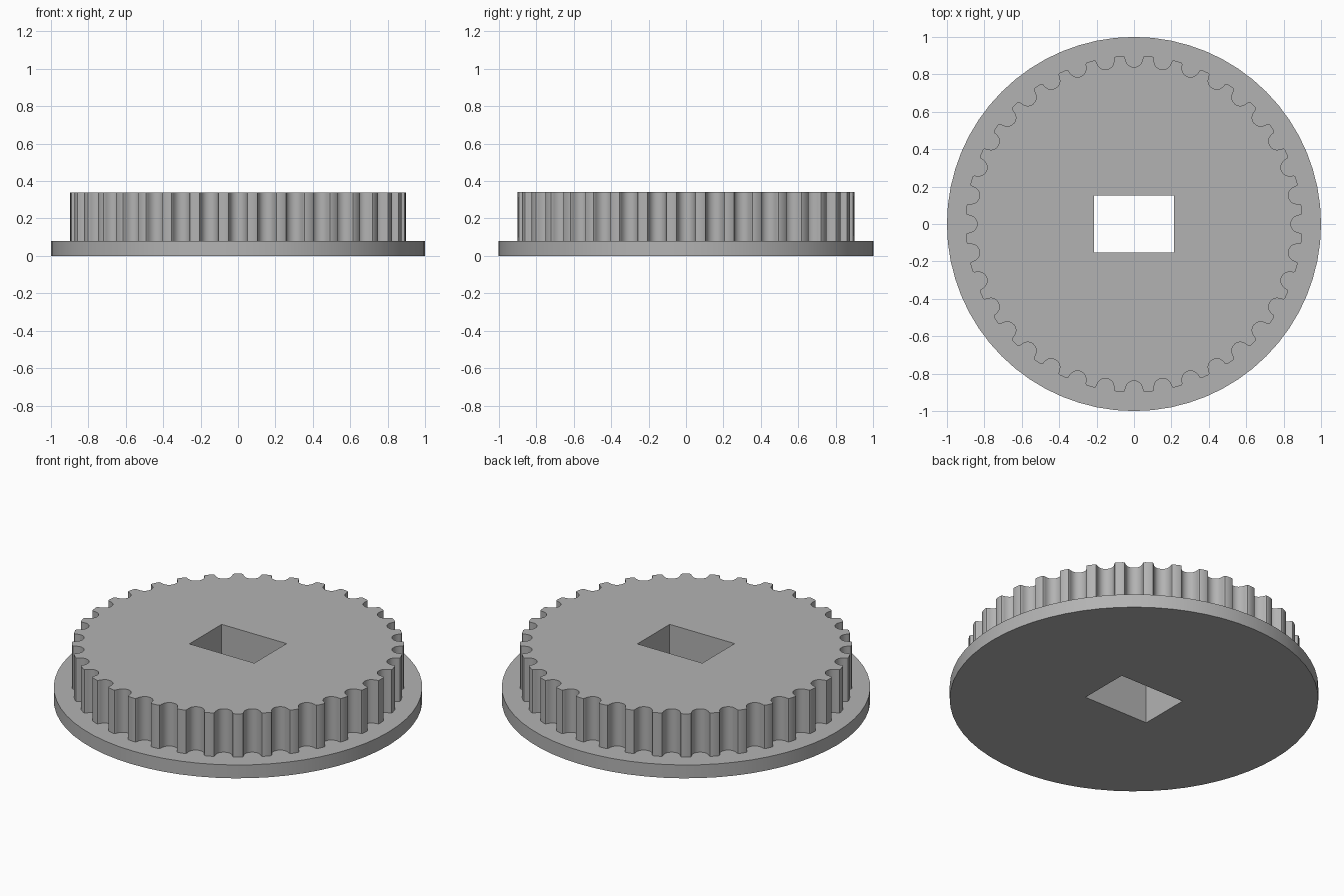
import bpy, bmesh, math
from mathutils import Vector

if "Cube" in bpy.data.objects:
    bpy.data.objects.remove(bpy.data.objects["Cube"])

TEETH = 36
R_FLANGE, R_TEETH = 1.0, 0.9
Z_FLANGE, Z_TOP = 0.08, 0.34
HOLE_X, HOLE_Y = 0.215, 0.153

# Half of one rounded belt groove: (sideways offset, depth below the tip circle)
HALF_GROOVE = [(0.060, 0.0), (0.052, 0.003), (0.048, 0.0105), (0.0465, 0.019),
               (0.044, 0.0275), (0.0405, 0.0356), (0.036, 0.0433), (0.0288, 0.0511),
               (0.020, 0.0568), (0.0102, 0.0602), (0.0, 0.0614)]


def circle_outline(radius, sides):
    return [(radius * math.cos(2 * math.pi * i / sides),
             radius * math.sin(2 * math.pi * i / sides)) for i in range(sides)]


def toothed_outline():
    groove = [(-s, d) for s, d in HALF_GROOVE] + HALF_GROOVE[-2::-1]
    points = []
    for i in range(TEETH):
        a = 2 * math.pi * i / TEETH
        for s, d in groove:
            # the outermost groove points sit exactly on the tip circle
            r = math.sqrt(R_TEETH ** 2 - s ** 2) - d
            points.append((r * math.cos(a) - s * math.sin(a),
                           r * math.sin(a) + s * math.cos(a)))
    return points


bm = bmesh.new()


def ring(outline, z):
    verts = [bm.verts.new((x, y, z)) for x, y in outline]
    edges = [bm.edges.new((v, verts[(i + 1) % len(verts)])) for i, v in enumerate(verts)]
    return verts, edges


def wall(low, high):
    a, b = low[0], high[0]
    for i in range(len(a)):
        j = (i + 1) % len(a)
        bm.faces.new((a[i], a[j], b[j], b[i]))


def cap(outer, inner, up):
    bmesh.ops.triangle_fill(bm, edges=outer[1] + inner[1], use_beauty=True,
                            normal=Vector((0, 0, up)))


disc = circle_outline(R_FLANGE, 64)
teeth = toothed_outline()
hole = [(HOLE_X, HOLE_Y), (-HOLE_X, HOLE_Y), (-HOLE_X, -HOLE_Y), (HOLE_X, -HOLE_Y)]

disc_low, disc_high = ring(disc, 0), ring(disc, Z_FLANGE)
teeth_low, teeth_high = ring(teeth, Z_FLANGE), ring(teeth, Z_TOP)
hole_low, hole_high = ring(hole, 0), ring(hole, Z_TOP)

wall(disc_low, disc_high)            # flange rim
wall(teeth_low, teeth_high)          # belt teeth
wall(hole_low, hole_high)            # rectangular shaft hole
cap(disc_low, hole_low, -1)          # underside
cap(disc_high, teeth_low, 1)         # flange ledge
cap(teeth_high, hole_high, 1)        # top face
bmesh.ops.recalc_face_normals(bm, faces=bm.faces[:])

mesh = bpy.data.meshes.new("toothed_pulley")
bm.to_mesh(mesh)
bm.free()
pulley = bpy.data.objects.new("toothed_pulley", mesh)
bpy.context.collection.objects.link(pulley)

grey = bpy.data.materials.new("plain_grey")
grey.diffuse_color = (0.45, 0.45, 0.45, 1)
grey.use_nodes = True
grey.node_tree.nodes["Principled BSDF"].inputs["Base Color"].default_value = grey.diffuse_color
mesh.materials.append(grey)

# Smooth curved walls, crisp rims
bpy.context.view_layer.objects.active = pulley
pulley.select_set(True)
bpy.ops.object.shade_smooth_by_angle(angle=math.radians(30))
